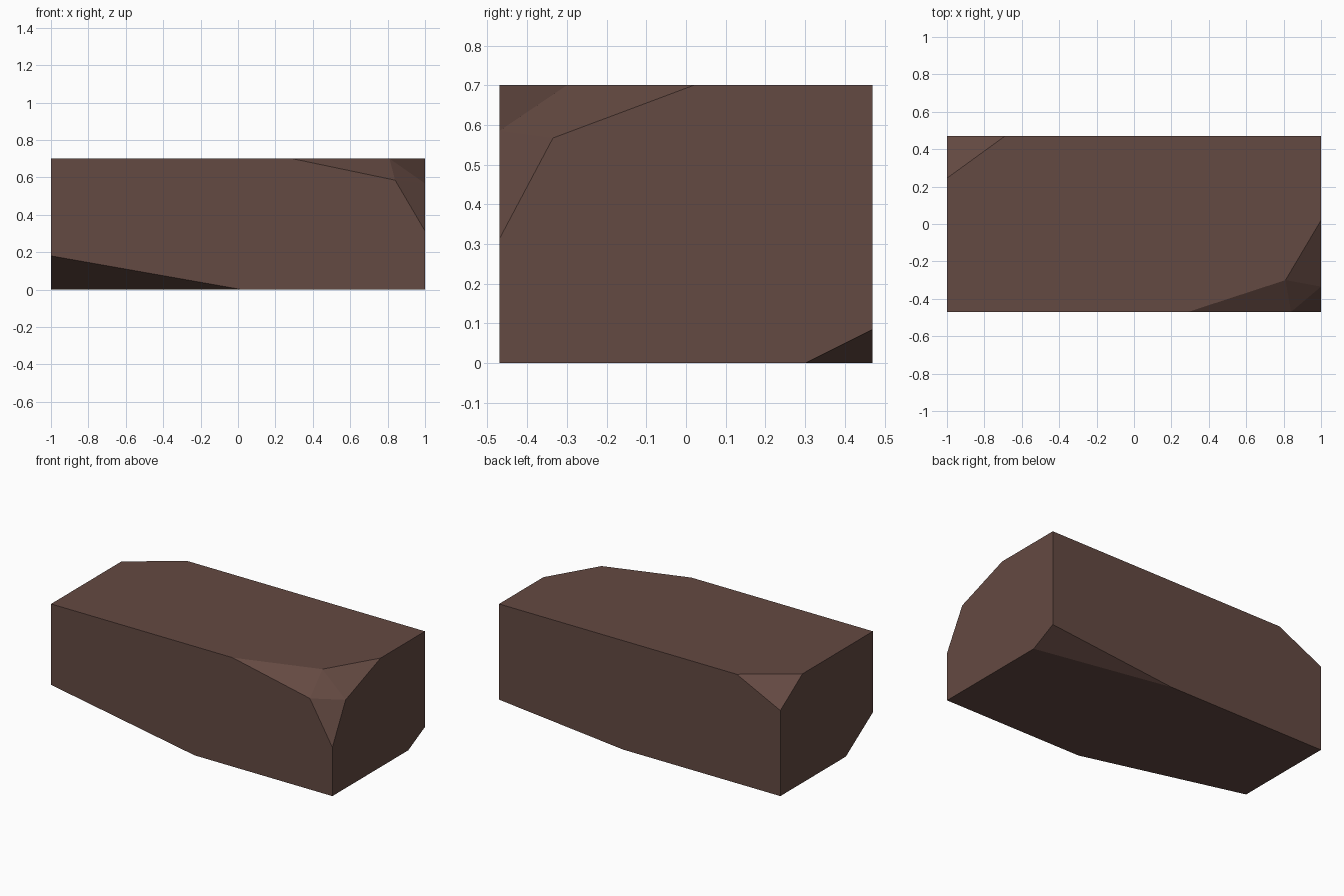
import bpy, bmesh, math
from mathutils import Vector

if "Cube" in bpy.data.objects:
    bpy.data.objects.remove(bpy.data.objects["Cube"])

HX, HY, H = 1.0, 0.47, 0.70

# Corners of the stone block that are chipped off: each keeps the points
# where the chip meets the edges (and extra points for the rounded chip)
chips = {
    (-1, -1, 0): [(0.02, -HY, 0), (-HX, -0.195, 0), (-HX, -HY, 0.18)],
    (1, 1, 0): [(0.117, HY, 0), (HX, 0.30, 0), (HX, HY, 0.085)],
    (-1, 1, 1): [(-0.69, HY, H), (-HX, 0.245, H), (-HX, HY, 0.55)],
    (1, -1, 1): [(0.29, -HY, H), (0.84, -HY, 0.585), (HX, -HY, 0.313),
                 (HX, -0.335, 0.567), (HX, 0.02, H), (0.81, -0.30, H)],
}

bm = bmesh.new()
for sx in (-1, 1):
    for sy in (-1, 1):
        for sz in (0, 1):
            for p in chips.get((sx, sy, sz), [(sx * HX, sy * HY, sz * H)]):
                bm.verts.new(Vector(p))

# Wrap the points in flat faces and merge coplanar triangles
bmesh.ops.convex_hull(bm, input=bm.verts[:])
bmesh.ops.dissolve_limit(bm, angle_limit=math.radians(0.5),
                         verts=bm.verts[:], edges=bm.edges[:])
bmesh.ops.recalc_face_normals(bm, faces=bm.faces[:])

mesh = bpy.data.meshes.new("chipped_block")
bm.to_mesh(mesh)
bm.free()
block = bpy.data.objects.new("chipped_block", mesh)
bpy.context.collection.objects.link(block)

# Single brown colour
mat = bpy.data.materials.new("dark brown")
mat.diffuse_color = (0.127, 0.067, 0.054, 1)
mat.use_nodes = True
mat.node_tree.nodes["Principled BSDF"].inputs["Base Color"].default_value = mat.diffuse_color
mesh.materials.append(mat)
